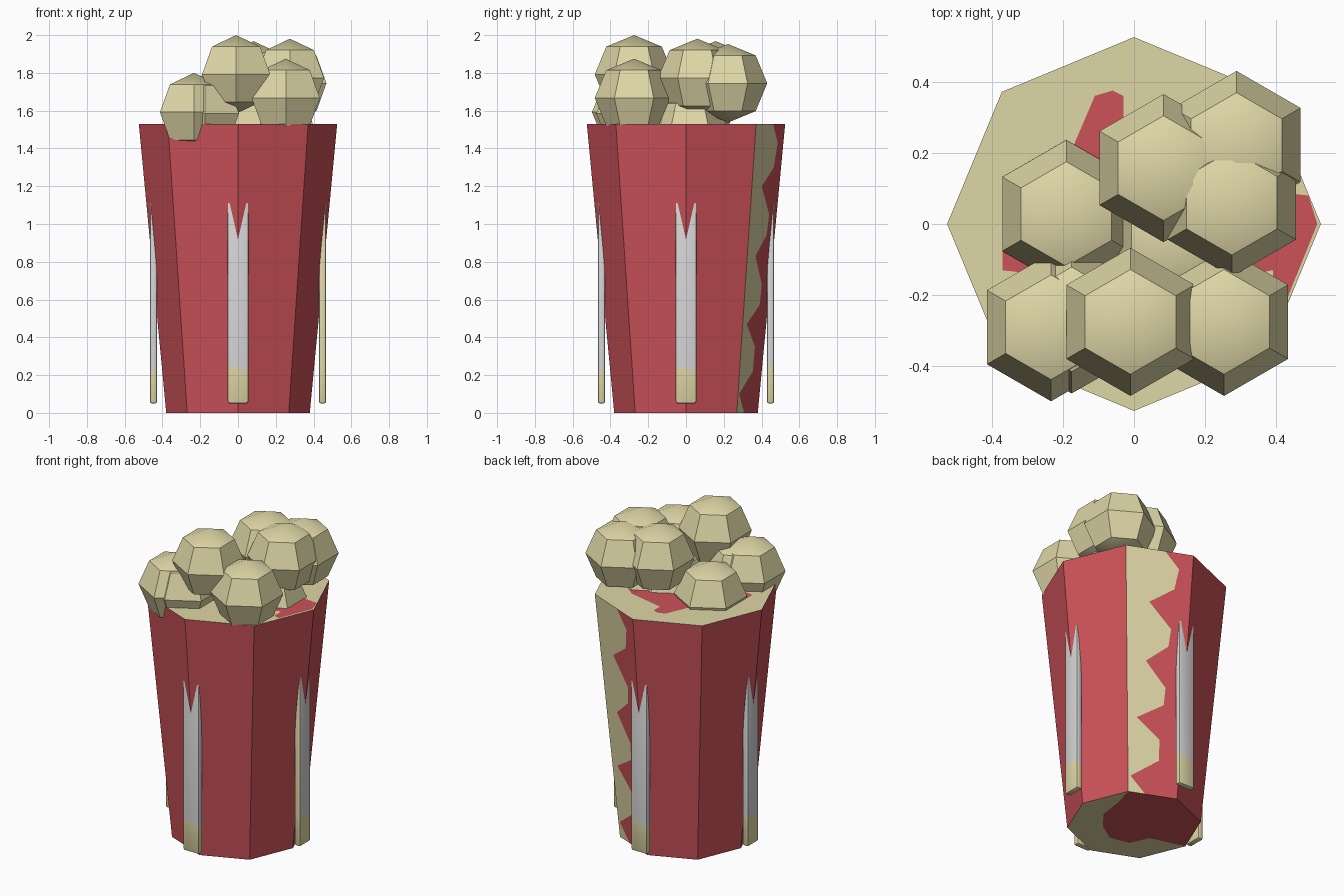
import bpy, bmesh, math
from mathutils import Matrix

if "Cube" in bpy.data.objects:
    bpy.data.objects.remove(bpy.data.objects["Cube"])


def material(name, rgb):
    m = bpy.data.materials.new(name)
    m.diffuse_color = (*rgb, 1)
    m.use_nodes = True
    m.node_tree.nodes["Principled BSDF"].inputs["Base Color"].default_value = m.diffuse_color
    return m


RED = material("cup red", (0.60, 0.085, 0.10))
CREAM = material("popcorn cream", (0.74, 0.68, 0.385))
GREY = material("stripe grey", (0.66, 0.65, 0.65))

TOP_Z, R_LOW, R_TOP = 1.53, 0.38, 0.525


def finish(name, bm, mats, smooth=False):
    me = bpy.data.meshes.new(name)
    bm.to_mesh(me)
    bm.free()
    for m in mats:
        me.materials.append(m)
    ob = bpy.data.objects.new(name, me)
    bpy.context.collection.objects.link(ob)
    if smooth:
        bpy.ops.object.select_all(action='DESELECT')
        ob.select_set(True)
        bpy.context.view_layer.objects.active = ob
        bpy.ops.object.shade_smooth_by_angle(angle=math.radians(30))
    return ob


# Octagonal tapered cup; one back side is split by a zigzag into cream and red
bm = bmesh.new()


def ring(r, z):
    return [bm.verts.new((r * math.cos(k * math.pi / 4), r * math.sin(k * math.pi / 4), z)) for k in range(8)]


low, top = ring(R_LOW, 0), ring(R_TOP, TOP_Z)


def face(verts, mat):
    bm.faces.new(verts).material_index = mat


zigzag = [(0, .35), (.1, .05), (.22, .6), (.35, .6), (.47, .17), (.57, .65), (.68, .67), (.83, .32),
          (.94, .69), (1.05, .72), (1.2, .36), (1.3, .74), (1.43, .8), (TOP_Z, .58)]
cut = []
for z, f in zigzag:
    t = z / TOP_Z
    a, b = low[1].co.lerp(top[1].co, t), low[2].co.lerp(top[2].co, t)
    cut.append(bm.verts.new(a.lerp(b, f)))
for k in range(8):
    n = (k + 1) % 8
    if k == 1:
        face([low[1]] + cut + [top[1]], 1)
        face([low[2], top[2]] + cut[::-1], 0)
    else:
        face([low[k], low[n], top[n], top[k]], 0)
face(top[:2] + [cut[-1]] + top[2:], 1)

# Cup underside, split along a wavy line
wave = [bm.verts.new((x, y, 0)) for x, y in
        [(-.165, -.06), (-.112, -.175), (.012, -.2), (.12, -.13), (.21, -.02), (.23, .13)]]
face([low[1], cut[0], low[2], low[3], low[4]] + wave, 0)
face(low[4:] + low[:2] + wave[::-1], 1)
bmesh.ops.recalc_face_normals(bm, faces=bm.faces)
finish("cup", bm, [RED, CREAM])

# Red patch on the cup's top
bm = bmesh.new()
patch = [(-.03, .3), (-.03, .36), (-.06, .375), (-.11, .36), (-.17, .22), (-.25, .05), (-.37, -.08),
         (-.37, -.13), (-.28, -.14), (0, -.2), (.39, -.13), (.39, -.2), (.43, -.21), (.515, 0),
         (.49, .08), (.4, .09), (.2, .25)]
f = bm.faces.new([bm.verts.new((x, y, TOP_Z + .002)) for x, y in patch])
f.normal_update()
if f.normal.z < 0:
    f.normal_flip()
finish("top_patch", bm, [RED])

# Four upright stripes sunk into the cup's corners
for name, k in (("front", 0), ("right", 1), ("back", 2), ("left", 3)):
    bm = bmesh.new()
    bmesh.ops.create_cube(bm, size=1, matrix=Matrix.Translation((0, -.448, .625))
                          @ Matrix.Diagonal((.11, .038, 1.15, 1)))
    bmesh.ops.bevel(bm, geom=bm.edges[:], offset=.011, segments=2, profile=.5, affect='EDGES')
    bmesh.ops.bisect_plane(bm, geom=bm.verts[:] + bm.edges[:] + bm.faces[:],
                           plane_co=(0, 0, .235), plane_no=(.25, 0, 1))
    for f in bm.faces:
        c = f.calc_center_median()
        cream_side = name == "right" and c.x < -.05
        f.material_index = 1 if c.z + .25 * c.x < .235 or cream_side else 0
    bmesh.ops.rotate(bm, verts=bm.verts, matrix=Matrix.Rotation(k * math.pi / 2, 3, 'Z'))
    finish(name + "_stripe", bm, [GREY, CREAM], True)

# Popcorn: six-sided low-poly balls
pieces = [(-.01, -.275, 1.792), (.253, -.275, 1.667), (-.233, -.29, 1.592), (-.19, .028, 1.546),
          (-.175, -.268, 1.585), (.288, .222, 1.745), (.275, .06, 1.773), (.083, .157, 1.76),
          (.12, -.03, 1.525), (.23, .02, 1.49)]
for i, p in enumerate(pieces):
    bm = bmesh.new()
    bmesh.ops.create_uvsphere(bm, u_segments=6, v_segments=4, radius=.208)
    if not any(abs(v.co.x) < 1e-4 and abs(v.co.y) > .2 for v in bm.verts):
        bmesh.ops.rotate(bm, verts=bm.verts, matrix=Matrix.Rotation(math.pi / 6, 3, 'Z'))
    bmesh.ops.translate(bm, verts=bm.verts, vec=p)
    finish(f"popcorn_{i + 1}", bm, [CREAM], True)
